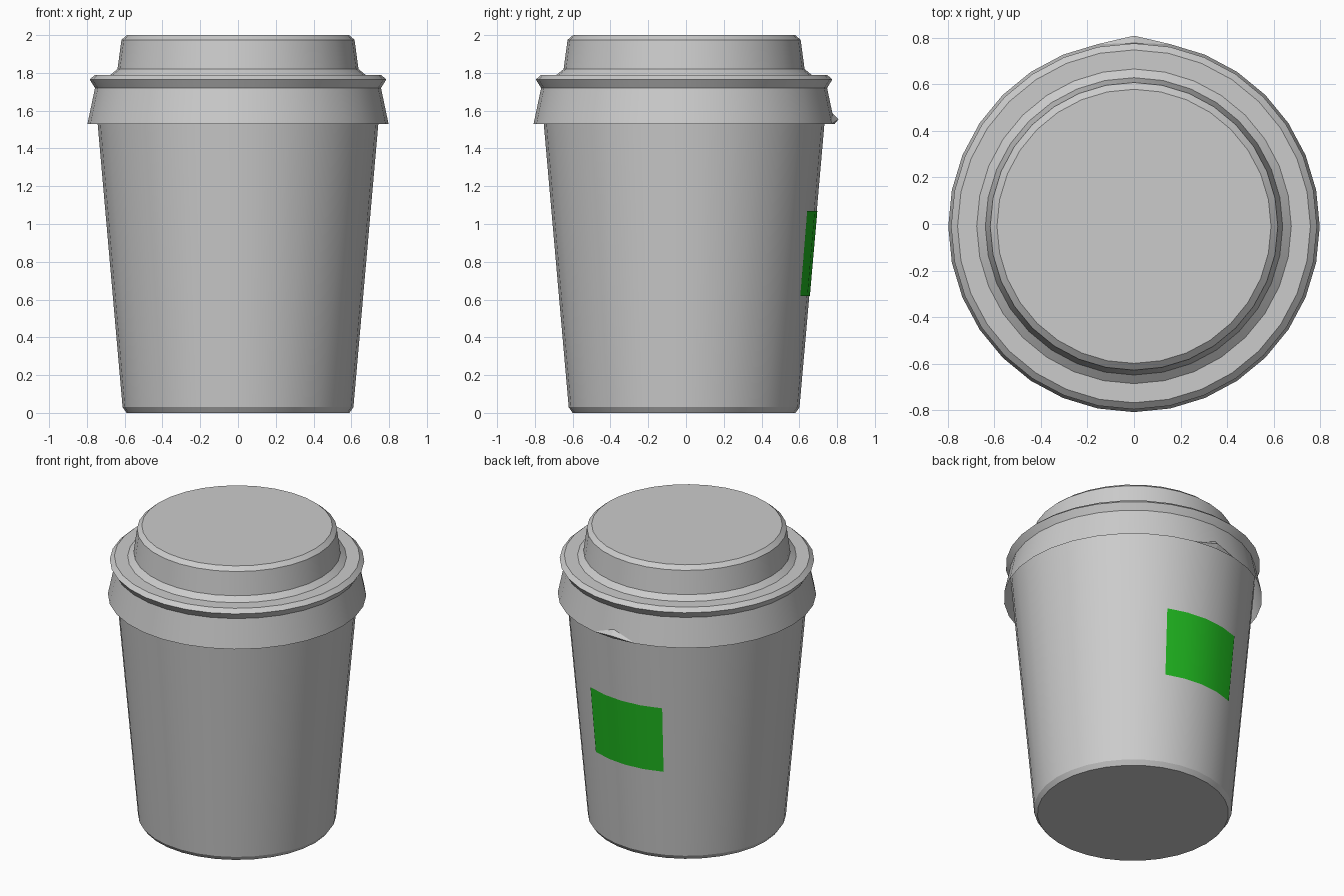
import bpy
import bmesh
from math import sin, cos, pi, radians

if "Cube" in bpy.data.objects:
    bpy.data.objects.remove(bpy.data.objects["Cube"])

SIDES = 32
CY = -0.01  # cup axis, shifted slightly so the lid tab stays in bounds


def add_object(name, bm):
    mesh = bpy.data.meshes.new(name)
    bm.to_mesh(mesh)
    bm.free()
    obj = bpy.data.objects.new(name, mesh)
    bpy.context.collection.objects.link(obj)
    return obj


def smooth(obj):
    bpy.ops.object.select_all(action='DESELECT')
    obj.select_set(True)
    bpy.context.view_layer.objects.active = obj
    bpy.ops.object.shade_smooth_by_angle(angle=radians(24))


def lathe(name, profile, first=0, count=SIDES, cap_bottom=False, cap_top=False):
    """Turn an upward (radius, z) profile around the cup axis, over some or all sides."""
    bm = bmesh.new()
    full = count == SIDES
    steps = count if full else count + 1
    rings = []
    for r, z in profile:
        angles = [2 * pi * (first + i) / SIDES for i in range(steps)]
        rings.append([bm.verts.new((r * cos(a), CY + r * sin(a), z)) for a in angles])
    for low, high in zip(rings, rings[1:]):
        for i in range(count):
            j = (i + 1) % steps
            bm.faces.new((low[i], low[j], high[j], high[i]))
    if cap_bottom:
        bm.faces.new(rings[0][::-1])
    if cap_top:
        bm.faces.new(rings[-1])
    obj = add_object(name, bm)
    smooth(obj)
    return obj


# Tapered cup body with chamfered base
def wall(z):
    return 0.611 + (z - 0.03) * 0.088


lathe("cup_body", [(0.59, 0), (wall(0.03), 0.03), (wall(1.71), 1.71)], cap_bottom=True)

# Lid: open skirt, rim bead, flat ledge and raised top
lathe("lid", [(0.797, 1.53), (0.757, 1.72), (0.785, 1.765), (0.757, 1.79),
              (0.675, 1.79), (0.638, 1.82), (0.617, 1.975), (0.588, 2.0)],
      cap_top=True)

# Small pull tab on the back of the skirt
a = 2 * pi / SIDES
bm = bmesh.new()
top = bm.verts.new((0, CY + 0.786, 1.587))
tip = bm.verts.new((0, 0.808, 1.555))
under = bm.verts.new((0, CY + 0.797, 1.53))
for s in (1, -1):
    end = bm.verts.new((s * 0.797 * sin(a), CY + 0.797 * cos(a), 1.53))
    for tri in ((top, end, tip), (tip, end, under)):
        bm.faces.new(tri if s > 0 else tri[::-1])
bmesh.ops.recalc_face_normals(bm, faces=bm.faces)
if sum(f.normal.y for f in bm.faces) < 0:
    bmesh.ops.reverse_faces(bm, faces=bm.faces)
add_object("lid_tab", bm)

# Green label on the back of the cup, four sides wide
label = lathe("label", [(wall(0.62) + 0.003, 0.62), (wall(1.07) + 0.003, 1.07)],
              first=6, count=4)
green = bpy.data.materials.new("label_green")
green.diffuse_color = (0.015, 0.5, 0.015, 1)
green.use_nodes = True
green.node_tree.nodes["Principled BSDF"].inputs["Base Color"].default_value = green.diffuse_color
label.data.materials.append(green)
